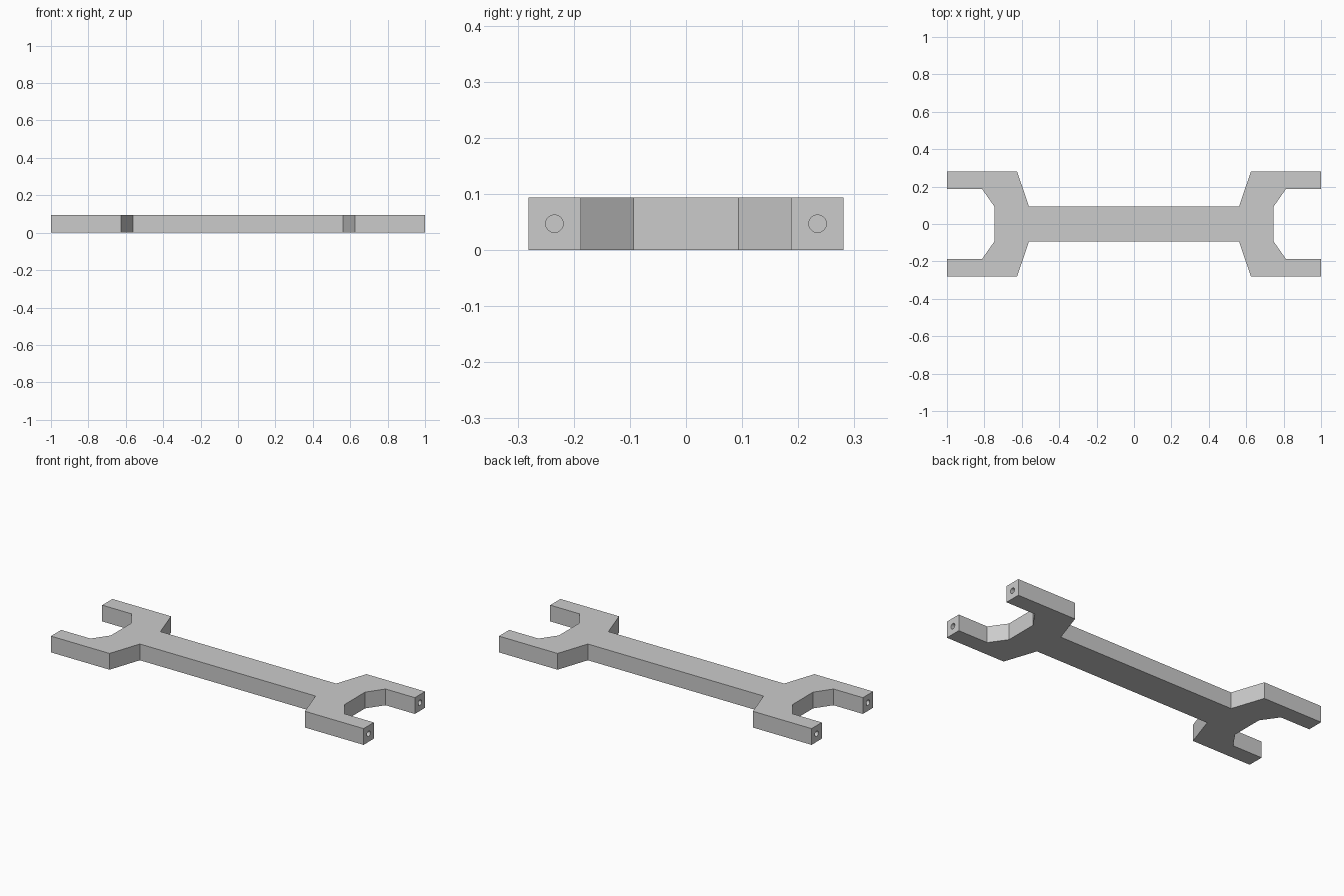
import bpy, bmesh, math
from mathutils import Matrix

cube = bpy.data.objects.get("Cube")
if cube:
    bpy.data.objects.remove(cube, do_unlink=True)

THICK = 0.094
HOLE_RADIUS, HOLE_DEPTH, HOLE_Y = 0.0156, 0.19, 0.2345

grey = bpy.data.materials.new("plain grey")
grey.use_nodes = True
grey.diffuse_color = (0.6, 0.6, 0.6, 1)
grey.node_tree.nodes["Principled BSDF"].inputs["Base Color"].default_value = (0.6, 0.6, 0.6, 1)


def add_object(name, bm):
    bmesh.ops.recalc_face_normals(bm, faces=bm.faces)
    mesh = bpy.data.meshes.new(name)
    bm.to_mesh(mesh)
    bm.free()
    mesh.materials.append(grey)
    obj = bpy.data.objects.new(name, mesh)
    bpy.context.collection.objects.link(obj)
    return obj


# Outline of one quarter, from the handle out to the jaw throat
quarter = [(0.562, 0.094), (0.625, 0.281), (1, 0.281), (1, 0.1875), (0.8125, 0.1875), (0.747, 0.094)]
right_end = quarter + [(x, -y) for x, y in reversed(quarter)]
outline = right_end + [(-x, -y) for x, y in right_end]

# Double-ended spanner body
bm = bmesh.new()
face = bm.faces.new([bm.verts.new((x, y, 0)) for x, y in outline])
top = bmesh.ops.extrude_face_region(bm, geom=[face])["geom"]
bmesh.ops.translate(bm, verts=[g for g in top if isinstance(g, bmesh.types.BMVert)], vec=(0, 0, THICK))
body = add_object("spanner_body", bm)

# Cutters for the round holes in the four jaw tips
bm = bmesh.new()
for sx in (-1, 1):
    for sy in (-1, 1):
        place = Matrix.Translation((sx, sy * HOLE_Y, THICK / 2)) @ Matrix.Rotation(math.pi / 2, 4, "Y")
        bmesh.ops.create_cone(bm, cap_ends=True, segments=32, radius1=HOLE_RADIUS,
                              radius2=HOLE_RADIUS, depth=2 * HOLE_DEPTH, matrix=place)
cutter = add_object("hole_cutter", bm)
cutter.hide_render = True
cutter.hide_viewport = True

holes = body.modifiers.new("tip_holes", "BOOLEAN")
holes.operation = "DIFFERENCE"
holes.solver = "EXACT"
holes.object = cutter

# Smooth hole walls, sharp edges elsewhere
bpy.ops.object.select_all(action="DESELECT")
body.select_set(True)
bpy.context.view_layer.objects.active = body
bpy.ops.object.modifier_apply(modifier=holes.name)
bpy.data.objects.remove(cutter, do_unlink=True)
bpy.ops.object.shade_smooth_by_angle(angle=math.radians(30))
